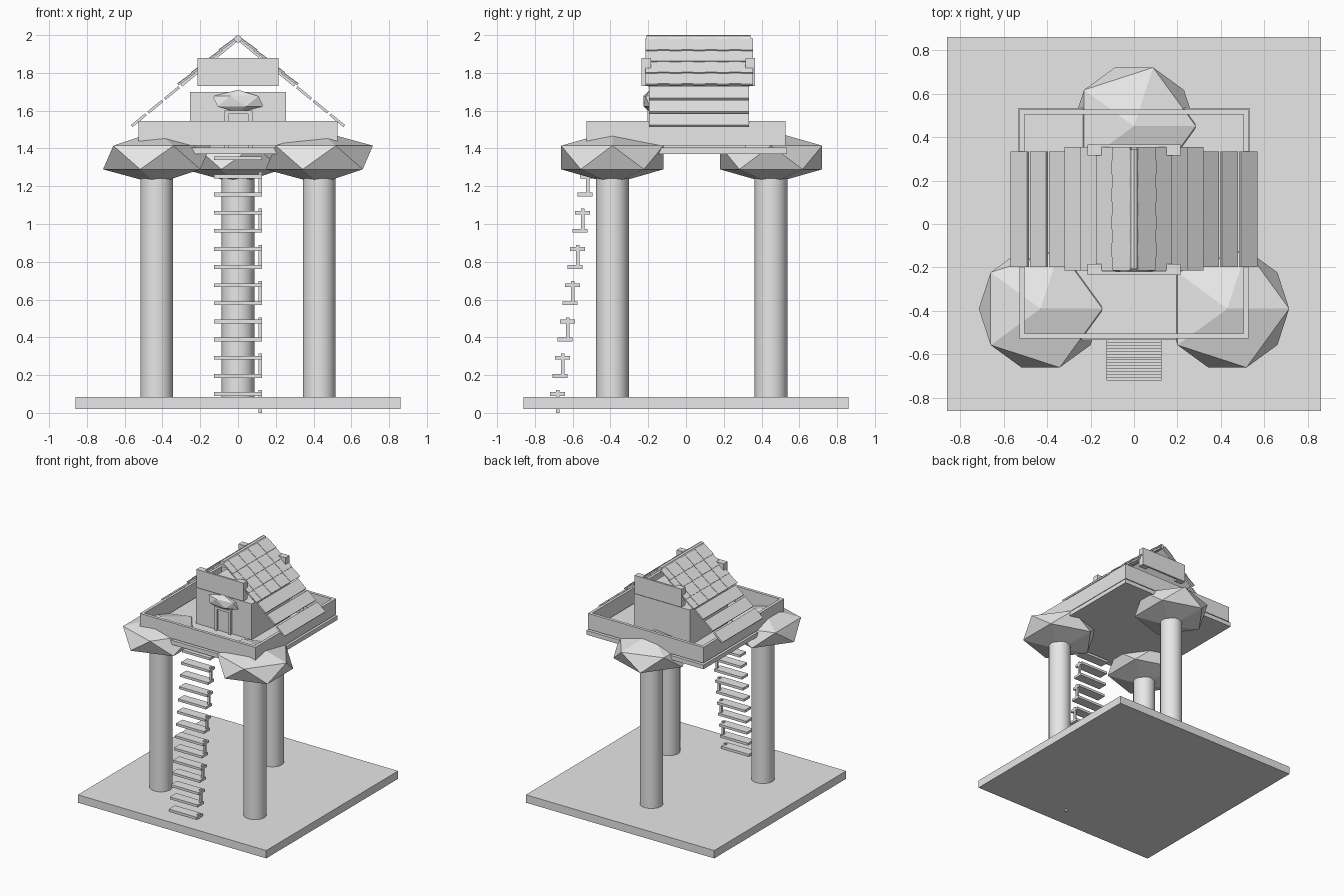
import bpy
import math
from mathutils import Matrix

cube = bpy.data.objects.get("Cube")
if cube:
    bpy.data.objects.remove(cube, do_unlink=True)

grey = bpy.data.materials.new("plain_grey")
grey.use_nodes = True
grey.diffuse_color = (0.8, 0.8, 0.8, 1)
grey.node_tree.nodes["Principled BSDF"].inputs["Base Color"].default_value = (0.8, 0.8, 0.8, 1)


def finish(name):
    obj = bpy.context.object
    obj.name = name
    obj.data.materials.append(grey)
    return obj


def box(name, x, y, z):
    """Box from three (low, high) ranges."""
    bpy.ops.mesh.primitive_cube_add(size=1)
    obj = finish(name)
    spans = (x, y, z)
    size = [b - a for a, b in spans]
    mid = [(a + b) / 2 for a, b in spans]
    obj.data.transform(Matrix.Translation(mid) @ Matrix.Diagonal(size + [1]))
    return obj


def blob(name, centre, scale, turn=0):
    bpy.ops.mesh.primitive_ico_sphere_add(subdivisions=1, radius=1, location=centre,
                                          rotation=(0, 0, turn))
    obj = finish(name)
    obj.scale = scale
    return obj


RIDGE, SLOPE = 1.98, 0.82
PITCH = math.atan(SLOPE)


def roof_board(name, side, near, far, y, thick, lift=0, tilt=0):
    """Board lying on one roof slope, between two distances from the ridge."""
    length = (far - near) / math.cos(PITCH)
    obj = box(name, (-length / 2, length / 2), y, (lift - thick / 2, lift + thick / 2))
    mid = (near + far) / 2
    obj.location = (side * mid, 0, RIDGE - SLOPE * mid)
    obj.rotation_euler.y = side * (PITCH - tilt)
    return obj


# Ground slab
box("ground", (-0.86, 0.86), (-0.86, 0.86), (0.02, 0.085))

# Trunks with faceted crowns
for label, x, y in (("left", 0.43, -0.39), ("right", -0.43, -0.39), ("back", 0, 0.45)):
    bpy.ops.mesh.primitive_cylinder_add(vertices=16, radius=0.087, depth=1.24,
                                        location=(x, y, 0.68))
    finish(label + "_trunk")
    bpy.ops.object.shade_smooth_by_angle(angle=math.radians(40))
    blob(label + "_crown", (x, y, 1.352), (0.318, 0.318, 0.14))

# Deck floor and parapet
box("deck_floor", (-0.535, 0.535), (-0.535, 0.535), (1.37, 1.405))
OUT, INN = 0.527, 0.503
for s, side in ((1, "left"), (-1, "right")):
    box(side + "_parapet", sorted((s * INN, s * OUT)), (-OUT, OUT), (1.415, 1.545))
for s, side in ((1, "back"), (-1, "front")):
    box(side + "_parapet", (-INN, INN), sorted((s * INN, s * OUT)), (1.415, 1.545))

# Ladder rungs, with a short post joining every second pair
for i in range(14):
    z = 0.1 + 0.096 * i
    y = -0.68 + 0.0133 * i
    box("ladder_rung", (-0.127, 0.127), (y - 0.04, y + 0.04), (z - 0.01, z + 0.01))
    if i % 2 == 0:
        box("ladder_post", (0.109, 0.127), (y - 0.009, y + 0.009), (z - 0.1, z + 0.022))

# House body
box("house_body", (-0.255, 0.255), (-0.185, 0.315), (1.405, 1.70))

# Door with frame and faceted awning
box("door", (-0.05, 0.055), (-0.19, -0.18), (1.405, 1.585))
for x in (-0.06, 0.065):
    box("door_post", (x - 0.011, x + 0.011), (-0.205, -0.18), (1.405, 1.6))
box("door_lintel", (-0.07, 0.075), (-0.205, -0.18), (1.582, 1.602))
blob("door_awning", (0, -0.192, 1.65), (0.15, 0.04, 0.06), math.pi)

# Gable boards with short returns at their ends
for s, label, face in ((-1, "front", -0.235), (1, "back", 0.365)):
    box(label + "_gable_board", (-0.215, 0.215), sorted((face, face - s * 0.016)), (1.73, 1.88))
    for x in (-0.18, 0.18):
        box(label + "_gable_return", (x - 0.035, x + 0.035),
            sorted((face, face - s * 0.05)), (1.73, 1.88))

# Roof: upper sheet, tile rows and loose lower planks on each slope
TILES = 9
Y0, Y1 = -0.215, 0.355
for s, side in ((1, "left"), (-1, "right")):
    roof_board(side + "_roof_sheet", s, 0.0, 0.30, (-0.2, 0.335), 0.016)
    for row in range(4):
        near = 0.01 + 0.073 * row
        for t in range(TILES):
            step = (Y1 - Y0) / TILES
            y = Y0 + t * step
            roof_board(side + "_roof_tile", s, near, near + 0.08, (y, y + step),
                       0.01, 0.011 + 0.003 * (t % 2), 0.06)
    for row in range(3):
        near = 0.312 + 0.088 * row
        roof_board(side + "_eave_plank", s, near, near + 0.075, (-0.197, 0.333), 0.014)

# Ridge pole
bpy.ops.mesh.primitive_cylinder_add(vertices=8, radius=0.02, depth=0.55,
                                    location=(0, 0.067, 1.98),
                                    rotation=(math.pi / 2, 0, 0))
finish("ridge_pole")
